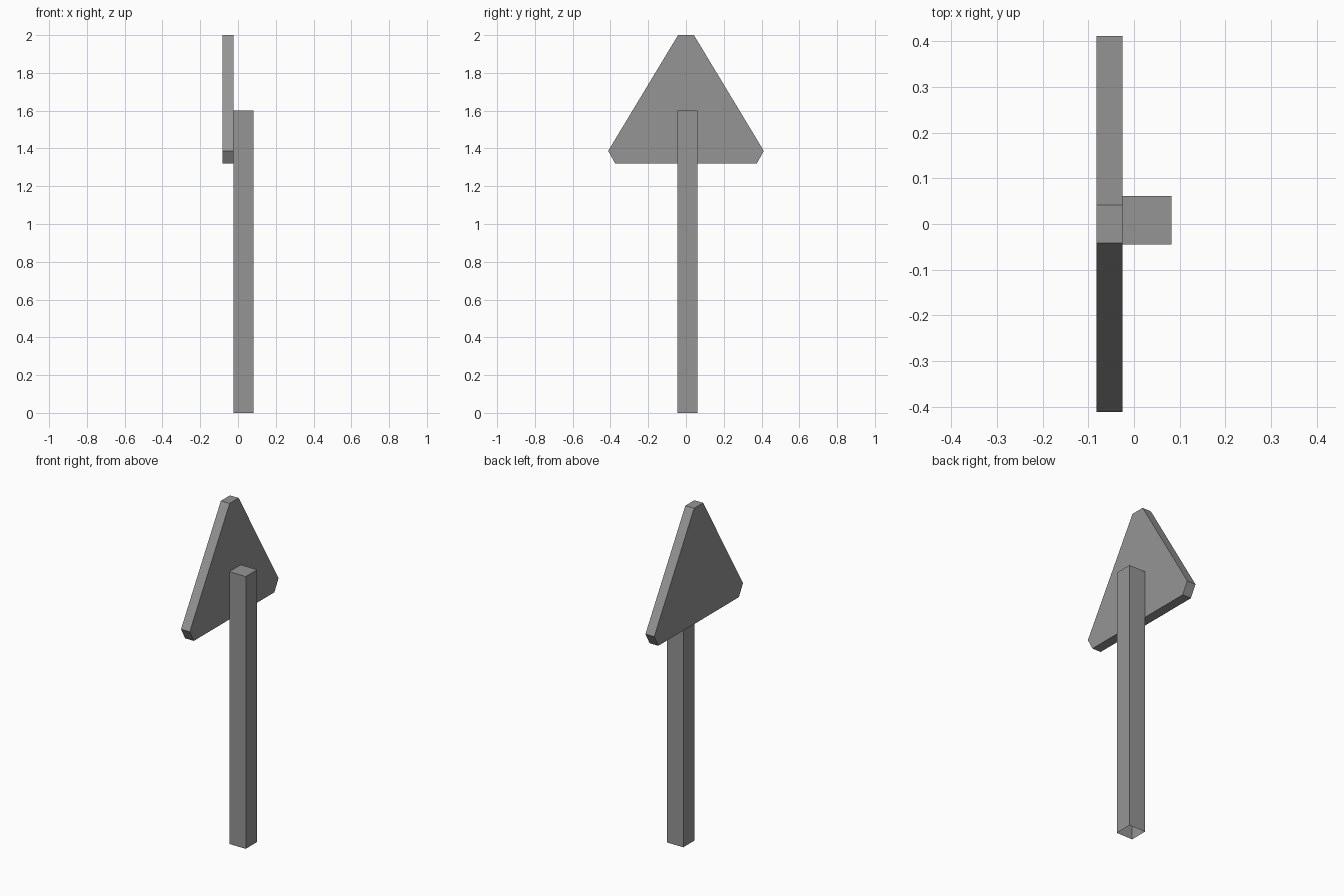
import bpy
import bmesh

cube = bpy.data.objects.get("Cube")
if cube:
    bpy.data.objects.remove(cube, do_unlink=True)

grey = bpy.data.materials.new("plain_grey")
grey.use_nodes = True
colour = (0.3, 0.3, 0.3, 1)
grey.diffuse_color = colour
grey.node_tree.nodes["Principled BSDF"].inputs["Base Color"].default_value = colour


def extrude_profile(name, points, direction, open_start=False):
    """Extrude a flat outline into a solid, optionally leaving its start open."""
    bm = bmesh.new()
    start = bm.faces.new([bm.verts.new(p) for p in points])
    end = bmesh.ops.extrude_face_region(bm, geom=[start], use_keep_orig=True)
    moved = [v for v in end["geom"] if isinstance(v, bmesh.types.BMVert)]
    bmesh.ops.translate(bm, verts=moved, vec=direction)
    bmesh.ops.recalc_face_normals(bm, faces=bm.faces)
    if open_start:
        bmesh.ops.delete(bm, geom=[start], context="FACES_ONLY")
    mesh = bpy.data.meshes.new(name)
    bm.to_mesh(mesh)
    bm.free()
    mesh.materials.append(grey)
    obj = bpy.data.objects.new(name, mesh)
    bpy.context.collection.objects.link(obj)
    return obj


# Square post, open underneath
x0, x1, y0, y1 = -0.025, 0.082, -0.045, 0.061
extrude_profile("post", [(x0, y0, 0), (x1, y0, 0), (x1, y1, 0), (x0, y1, 0)],
                (0, 0, 1.6), open_start=True)

# Triangular sign board with clipped corners
half = [(0.042, 2.0), (0.412, 1.387), (0.374, 1.319)]
outline = half + [(-y, z) for y, z in reversed(half)]
extrude_profile("sign_board", [(-0.082, y, z) for y, z in outline], (0.057, 0, 0))
